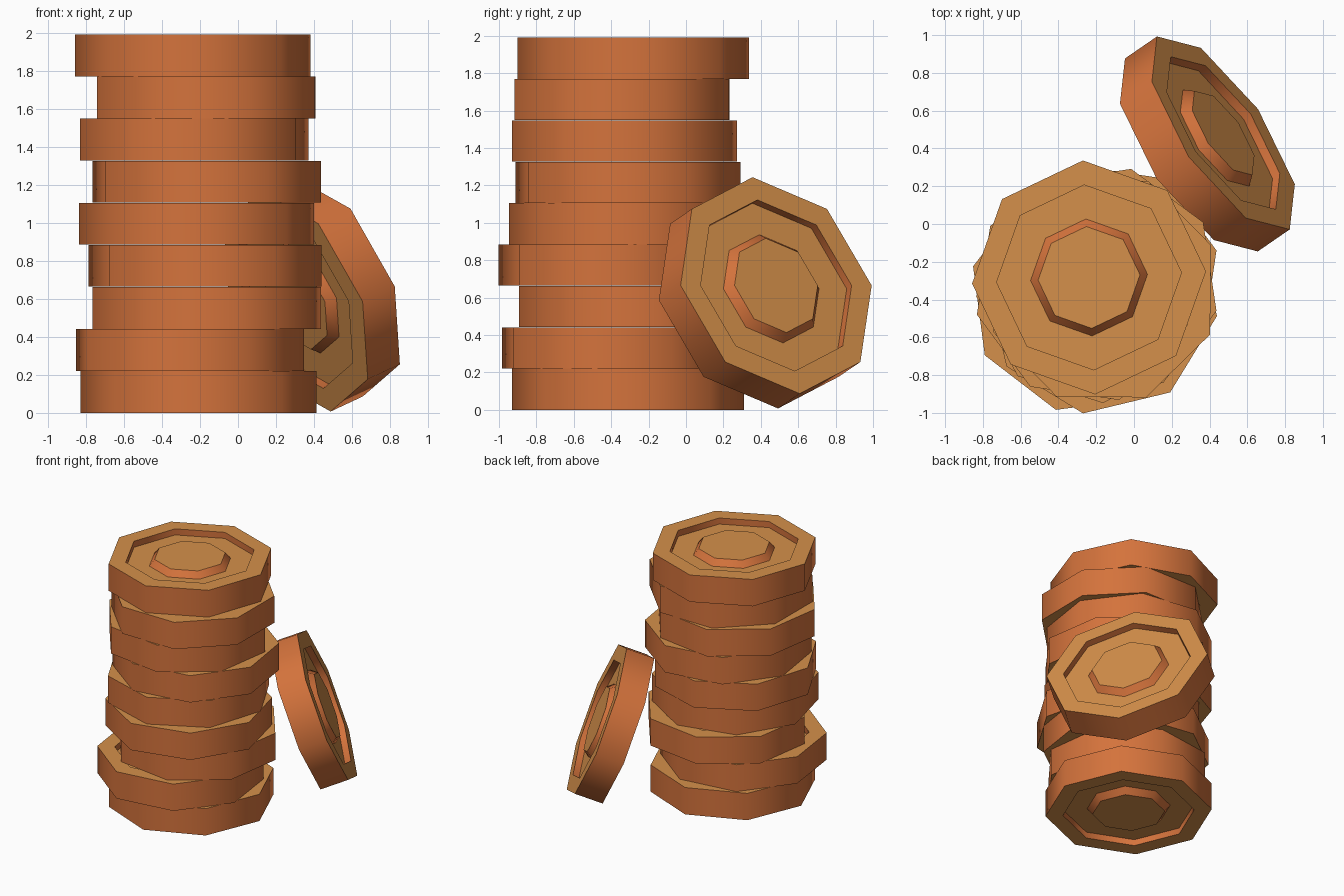
import bpy, bmesh, math
from mathutils import Matrix, Vector

if "Cube" in bpy.data.objects:
    bpy.data.objects.remove(bpy.data.objects["Cube"])

SIDES, T = 8, 0.22            # octagonal coins, thickness
R, R_GROOVE, R_FOOT, R_BOSS, DEPTH = 0.62, 0.49, 0.31, 0.27, 0.05


def material(name, rgb):
    m = bpy.data.materials.new(name)
    m.diffuse_color = (*rgb, 1)
    m.use_nodes = True
    m.node_tree.nodes["Principled BSDF"].inputs["Base Color"].default_value = m.diffuse_color
    return m


EDGE = material("copper_edge", (0.658, 0.171, 0.045))
FACE = material("pale_copper_face", (0.665, 0.279, 0.070))


def coin(name, matrix):
    """Coin with a raised rim and a bevelled central boss on both faces."""
    lower = [(R_BOSS, 0), (R_FOOT, DEPTH), (R_GROOVE, DEPTH), (R_GROOVE, 0), (R, 0)]
    profile = lower + [(r, T - z) for r, z in reversed(lower)]
    bm = bmesh.new()
    rings = []
    for r, z in profile:
        rings.append([bm.verts.new((r * math.cos(i * math.tau / SIDES),
                                    r * math.sin(i * math.tau / SIDES), z))
                      for i in range(SIDES)])
    for k in range(len(rings) - 1):
        a, b = rings[k], rings[k + 1]
        flat = profile[k][1] == profile[k + 1][1]
        for i in range(SIDES):
            j = (i + 1) % SIDES
            f = bm.faces.new((a[i], a[j], b[j], b[i]))
            f.material_index = 1 if flat else 0
    # boss tops
    for ring in (rings[0][::-1], rings[-1]):
        bm.faces.new(ring).material_index = 1
    bmesh.ops.recalc_face_normals(bm, faces=bm.faces)
    # smooth walls, crisp borders between wall and flat faces
    for f in bm.faces:
        f.smooth = True
    for e in bm.edges:
        if e.link_faces[0].material_index != e.link_faces[1].material_index:
            e.smooth = False
    me = bpy.data.meshes.new(name)
    bm.to_mesh(me)
    bm.free()
    me.materials.append(EDGE)
    me.materials.append(FACE)
    ob = bpy.data.objects.new(name, me)
    ob.matrix_world = matrix
    bpy.context.collection.objects.link(ob)


# Stack: centre x, centre y, turn in degrees, from the bottom up
stack = [(-0.208, -0.31, 0), (-0.253, -0.385, -15), (-0.165, -0.29, 14),
         (-0.173, -0.39, -9), (-0.218, -0.33, 5), (-0.165, -0.31, -14),
         (-0.23, -0.33, 14), (-0.168, -0.343, 22), (-0.238, -0.283, 3)]
for n, (x, y, turn) in enumerate(stack):
    coin(f"stacked_coin_{n + 1}",
         Matrix.Translation((x, y, n * 0.2212)) @ Matrix.Rotation(math.radians(turn), 4, 'Z'))

# Coin leaning against the stack
normal = Vector((0.77, 0.53, 0.36)).normalized()
u = Vector((-normal.y, normal.x, 0)).normalized()
v = normal.cross(u)
lean = Matrix((u, v, normal)).transposed().to_4x4()
lean.translation = Vector((0.473, 0.482, 0.665)) - normal * T
coin("leaning_coin", lean)
